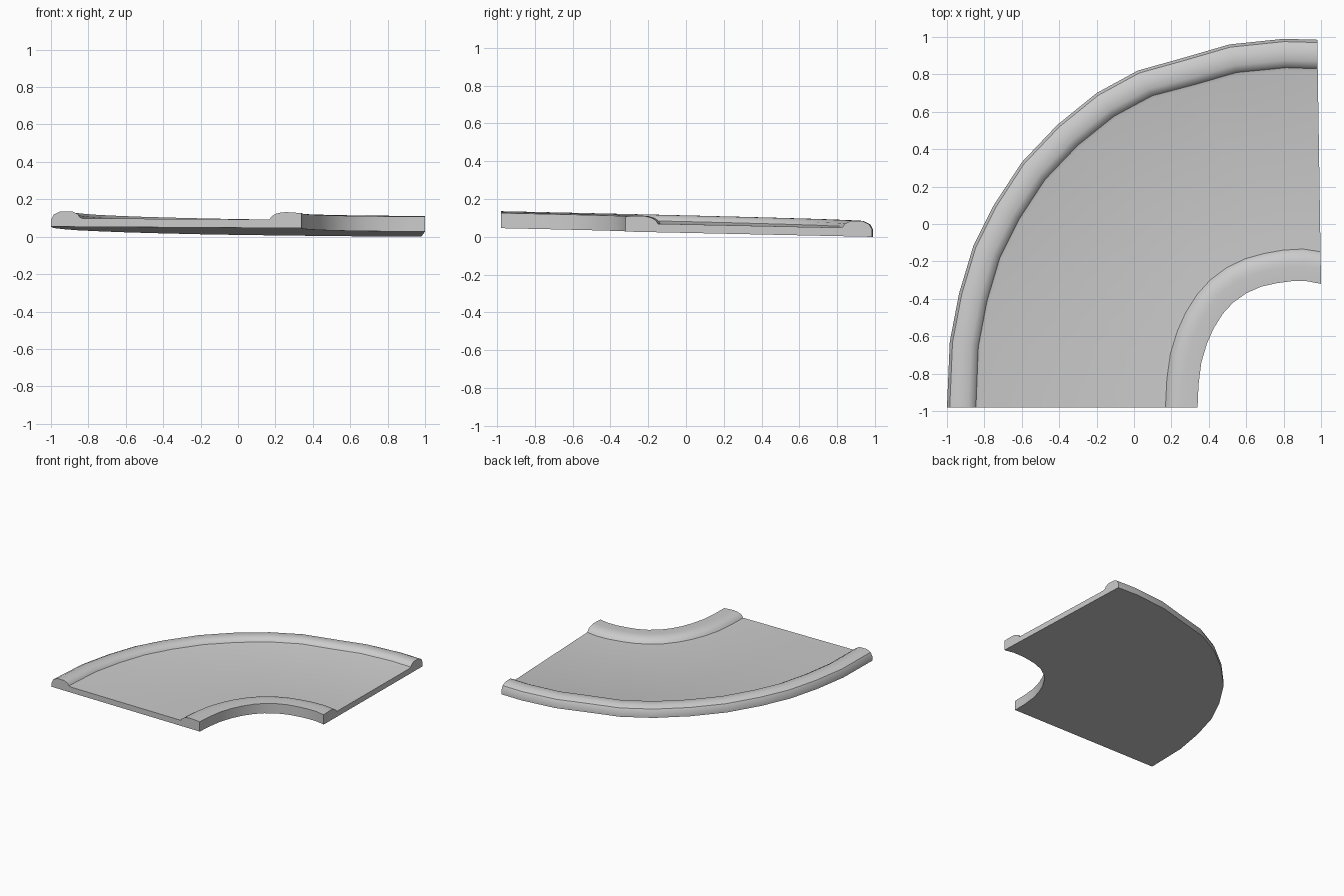
import bpy
import bmesh
from mathutils import Vector

cube = bpy.data.objects.get("Cube")
if cube:
    bpy.data.objects.remove(cube, do_unlink=True)

grey = bpy.data.materials.new("plain grey")
grey.use_nodes = True
colour = (0.6, 0.6, 0.6, 1)
grey.diffuse_color = colour
grey.node_tree.nodes["Principled BSDF"].inputs["Base Color"].default_value = colour

# Plan of the bend: outer edge and inner edge, station by station
outer_edge = [(-1, -.98), (-.985, -.63), (-.935, -.37), (-.86, -.12), (-.75, .1),
              (-.6, .33), (-.41, .53), (-.2, .7), (.02, .82), (.27, .89),
              (.51, .96), (.8, .99), (.98, .985)]
inner_edge = [(.34, -.98), (.345, -.86), (.36, -.74), (.39, -.64), (.425, -.56),
              (.475, -.48), (.53, -.42), (.6, -.37), (.68, -.335), (.76, -.317),
              (.84, -.306), (.92, -.305), (1, -.32)]

# Cross-sections: distance inward from the edge, height above the underside
outer_rail = [(0, 0), (0, .036), (.015, .065), (.05, .082), (.115, .082),
              (.145, .066), (.155, .05), (.172, .045)]
inner_rail = [(.172, .045), (.16, .062), (.14, .075), (.11, .083), (.08, .085),
              (0, .08), (0, 0)]


def underside(p):
    """Gentle downhill tilt of the whole piece."""
    return .027 - .006 * p.x - .0215 * p.y


def section(outer, inner):
    """Closed ring of points across the track at one station."""
    a, b = Vector(outer), Vector(inner)
    across = (b - a).normalized()
    flat = [(a + across * d, h) for d, h in outer_rail]
    flat += [(b - across * d, h) for d, h in inner_rail]
    return [(p.x, p.y, underside(p) + h) for p, h in flat]


# Sweep the section round the bend and close both ends
bm = bmesh.new()
rings = [[bm.verts.new(co) for co in section(o, i)]
         for o, i in zip(outer_edge, inner_edge)]
for r, s in zip(rings, rings[1:]):
    for k in range(len(r)):
        n = (k + 1) % len(r)
        bm.faces.new((r[k], r[n], s[n], s[k]))
bm.faces.new(rings[0])
bm.faces.new(rings[-1])
bmesh.ops.recalc_face_normals(bm, faces=bm.faces[:])

mesh = bpy.data.meshes.new("curved_track")
bm.to_mesh(mesh)
bm.free()
mesh.materials.append(grey)
track = bpy.data.objects.new("curved_track", mesh)
bpy.context.collection.objects.link(track)

# Rounded rails shade smoothly, hard edges stay crisp
bpy.ops.object.select_all(action="DESELECT")
track.select_set(True)
bpy.context.view_layer.objects.active = track
bpy.ops.object.shade_smooth_by_angle(angle=.6)
